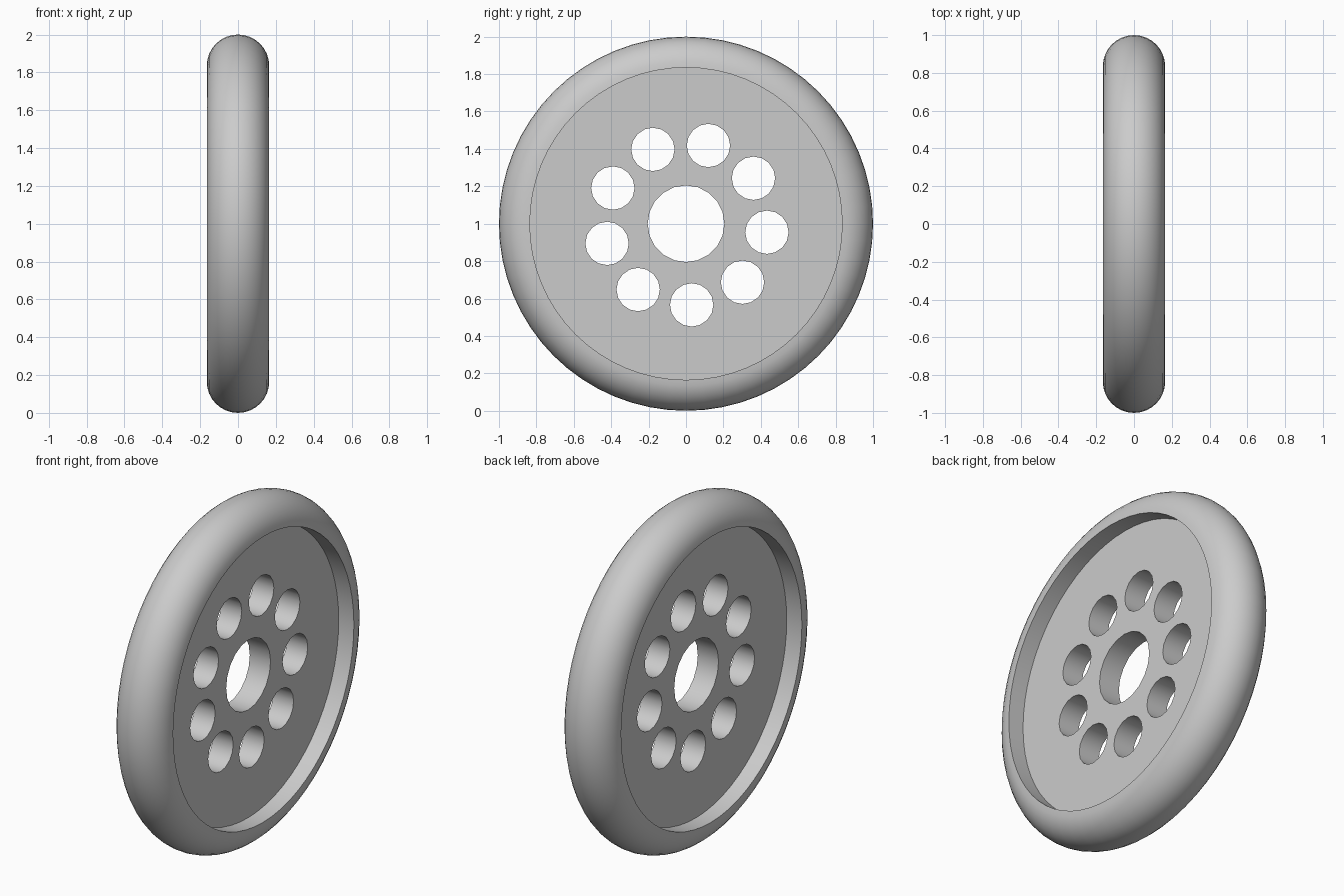
import bpy, bmesh
from math import sin, cos, pi, radians
from mathutils import Matrix, Vector

cube = bpy.data.objects.get("Cube")
if cube:
    bpy.data.objects.remove(cube, do_unlink=True)

RIM = 0.835           # inner radius of the tyre
ROUND = 0.165         # radius of the rounded tread, half the width
DISC_HALF = 0.067     # half thickness of the recessed disc
SEGMENTS = 64
CENTRE = Vector((0, 0, 1))

grey = bpy.data.materials.new("light_grey")
grey.use_nodes = True
colour = (0.6, 0.6, 0.6, 1)
grey.diffuse_color = colour
grey.node_tree.nodes["Principled BSDF"].inputs["Base Color"].default_value = colour


def finish(obj):
    obj.data.materials.clear()
    obj.data.materials.append(grey)
    bpy.ops.object.select_all(action="DESELECT")
    obj.select_set(True)
    bpy.context.view_layer.objects.active = obj
    bpy.ops.object.shade_smooth_by_angle(angle=radians(35))


# Tyre: half-round tread with a straight inner wall, spun about the x axis
bm = bmesh.new()
steps = 16
profile = [bm.verts.new((-ROUND * cos(pi * i / steps), 0, RIM + ROUND * sin(pi * i / steps)))
           for i in range(steps + 1)]
edges = [bm.edges.new((a, b)) for a, b in zip(profile, profile[1:] + profile[:1])]
bmesh.ops.spin(bm, geom=profile + edges, cent=(0, 0, 0), axis=(1, 0, 0),
               angle=2 * pi, steps=SEGMENTS, use_duplicate=False)
bmesh.ops.remove_doubles(bm, verts=bm.verts, dist=0.0001)
bmesh.ops.recalc_face_normals(bm, faces=bm.faces)
bmesh.ops.translate(bm, verts=bm.verts, vec=CENTRE)
mesh = bpy.data.meshes.new("tyre")
bm.to_mesh(mesh)
bm.free()
tyre = bpy.data.objects.new("tyre", mesh)
bpy.context.collection.objects.link(tyre)
finish(tyre)

# Disc: filled outline with a hub hole and a ring of nine holes
outline = bpy.data.curves.new("wheel_disc", "CURVE")
outline.dimensions = "2D"
outline.fill_mode = "BOTH"
outline.extrude = DISC_HALF


def add_circle(radius, sides, x=0, y=0):
    spline = outline.splines.new("POLY")
    spline.points.add(sides - 1)
    for i, point in enumerate(spline.points):
        a = 2 * pi * i / sides
        point.co = (x + radius * cos(a), y + radius * sin(a), 0, 1)
    spline.use_cyclic_u = True


add_circle(RIM, SEGMENTS)
add_circle(0.205, 20)
for k in range(9):
    a = radians(-6 + 40 * k)
    add_circle(0.116, 16, 0.435 * cos(a), 0.435 * sin(a))

disc = bpy.data.objects.new("wheel_disc", outline)
bpy.context.collection.objects.link(disc)
bpy.ops.object.select_all(action="DESELECT")
disc.select_set(True)
bpy.context.view_layer.objects.active = disc
bpy.ops.object.convert(target="MESH")
disc = bpy.context.view_layer.objects.active

# Weld the caps to the walls and stand the disc upright, facing x
bm = bmesh.new()
bm.from_mesh(disc.data)
bmesh.ops.remove_doubles(bm, verts=bm.verts, dist=0.0001)
bmesh.ops.recalc_face_normals(bm, faces=bm.faces)
upright = Matrix.Rotation(pi / 2, 4, "Z") @ Matrix.Rotation(pi / 2, 4, "X")
bm.transform(Matrix.Translation(CENTRE) @ upright)
bm.to_mesh(disc.data)
bm.free()
finish(disc)
